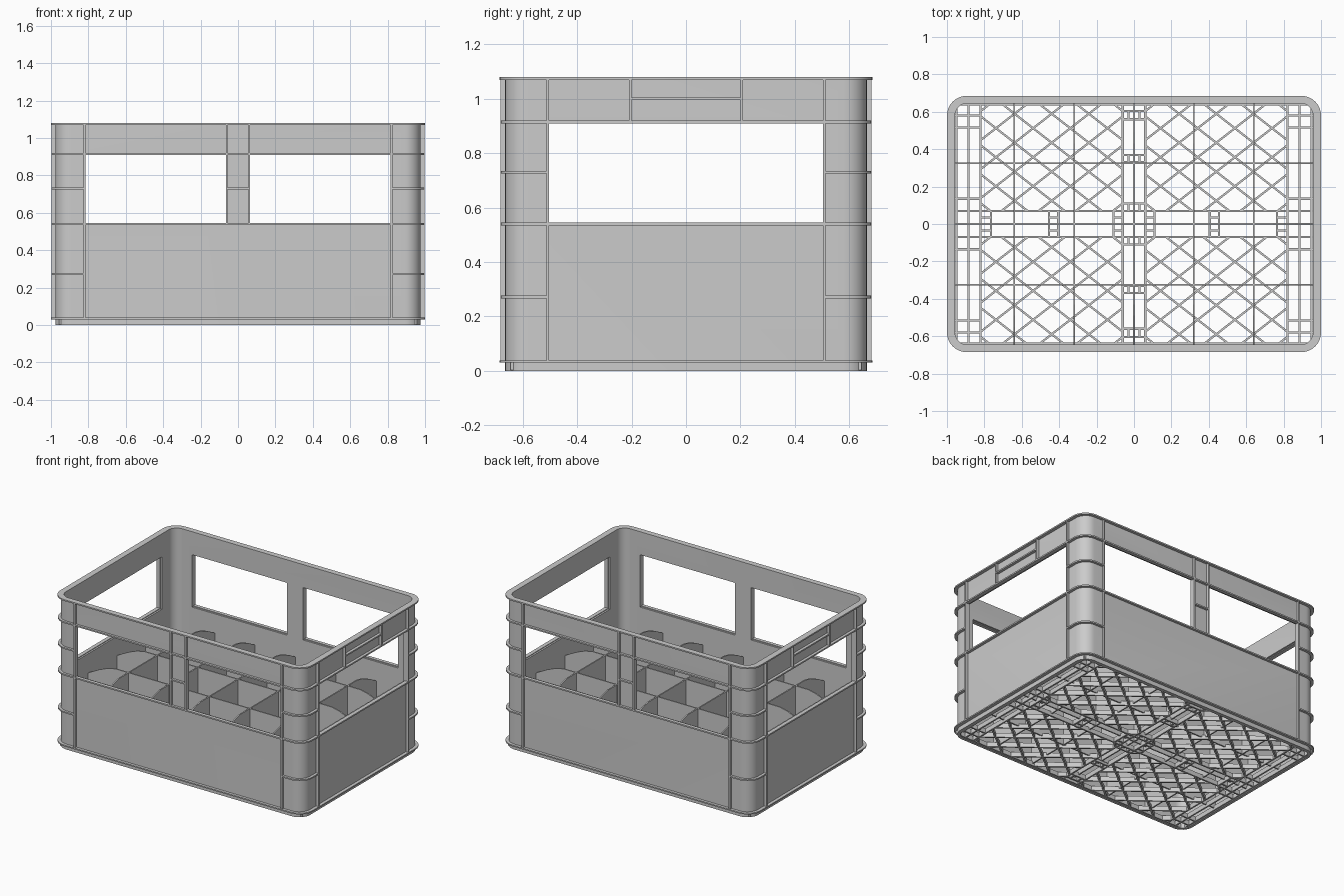
import bpy, bmesh, math
from mathutils import Vector

if "Cube" in bpy.data.objects:
    bpy.data.objects.remove(bpy.data.objects["Cube"])

WX, WY, T = 0.977, 0.665, 0.02      # outer wall half sizes, wall thickness
RX, RY = 1.0, 0.685                 # outer reach of ribs and rim
IX, IY = WX - T, WY - T             # inner wall
R = 0.085                           # outer corner radius of the wall
QUADS = [(1, 1), (-1, 1), (-1, -1), (1, -1)]


def arc(hx, hy, r, n=8):
    """Rounded corner in the +x +y quadrant."""
    return [(hx - r + r * math.cos(a), hy - r + r * math.sin(a))
            for a in (math.pi / 2 * i / n for i in range(n + 1))]


def rounded(hx, hy, r):
    pts = []
    for sx, sy in QUADS:
        c = [(x * sx, y * sy) for x, y in arc(hx, hy, r)]
        pts += c if sx * sy > 0 else c[::-1]
    return pts


def prism(bm, pts, d):
    """Extrude a 3D polygon along vector d."""
    a = [bm.verts.new(p) for p in pts]
    b = [bm.verts.new(Vector(p) + Vector(d)) for p in pts]
    bm.faces.new(a)
    bm.faces.new(b[::-1])
    for i in range(len(a)):
        j = (i + 1) % len(a)
        bm.faces.new((a[i], a[j], b[j], b[i]))


def box(bm, x0, x1, y0, y1, z0, z1):
    prism(bm, [(x0, y0, z0), (x1, y0, z0), (x1, y1, z0), (x0, y1, z0)], (0, 0, z1 - z0))


def ring(bm, outer, inner, z0, z1):
    loops = [[bm.verts.new((x, y, z)) for x, y in p]
             for p, z in ((outer, z0), (outer, z1), (inner, z1), (inner, z0))]
    n = len(outer)
    for k in range(4):
        a, b = loops[k], loops[(k + 1) % 4]
        for i in range(n):
            j = (i + 1) % n
            bm.faces.new((a[i], a[j], b[j], b[i]))


def bar(bm, p, q, w, z0, z1):
    """Straight floor rib between two xy points."""
    p, q = Vector(p), Vector(q)
    d = (q - p).normalized()
    n = Vector((-d.y, d.x)) * w / 2
    prism(bm, [(v.x, v.y, z0) for v in (p + n, q + n, q - n, p - n)], (0, 0, z1 - z0))


def finish(name, bm):
    bmesh.ops.recalc_face_normals(bm, faces=bm.faces)
    me = bpy.data.meshes.new(name)
    bm.to_mesh(me)
    bm.free()
    ob = bpy.data.objects.new(name, me)
    bpy.context.collection.objects.link(ob)
    bpy.ops.object.select_all(action='DESELECT')
    ob.select_set(True)
    bpy.context.view_layer.objects.active = ob
    return ob


def smooth():
    bpy.ops.object.shade_smooth_by_angle(angle=math.radians(30))


inner = rounded(IX, IY, R - T)

# window cutters
cutters = []
for args in ((-0.815, -0.065, -1, 1), (0.065, 0.815, -1, 1), (-1.2, 1.2, -0.505, 0.505)):
    bm = bmesh.new()
    box(bm, *args, 0.54, 0.915)
    cutters.append(finish("window_cutter", bm))
    cutters[-1].hide_render = True

# walls with window openings
bm = bmesh.new()
ring(bm, rounded(WX, WY, R), inner, 0.0, 1.075)
walls = finish("walls", bm)
for c in cutters:
    m = walls.modifiers.new("window", 'BOOLEAN')
    m.operation, m.solver, m.object = 'DIFFERENCE', 'EXACT', c
    bpy.ops.object.modifier_apply(modifier=m.name)
for c in cutters:
    bpy.data.objects.remove(c)
smooth()

# top rim and bottom flange
for name, z0, z1, inn in (("top_rim", 1.07, 1.08, inner),
                          ("bottom_flange", 0.03, 0.039, rounded(WX - 0.01, WY - 0.01, R - 0.01))):
    bm = bmesh.new()
    ring(bm, rounded(RX, RY, R + 0.02), inn, z0, z1)
    finish(name, bm)
    smooth()

# horizontal ribs: above and below the windows all around
H = 0.005
def belt(bm, sx, sy, z, x_end, y_end):
    out = [(RX - 0.003, y_end)] + arc(RX - 0.003, RY - 0.003, R + 0.017) + [(x_end, RY - 0.003)]
    inn = [(WX - 0.008, y_end)] + arc(WX - 0.008, WY - 0.008, R - 0.008) + [(x_end, WY - 0.008)]
    prism(bm, [(x * sx, y * sy, z - H) for x, y in out + inn[::-1]], (0, 0, 2 * H))

bm = bmesh.new()
for s in QUADS:
    for z in (0.54, 0.915):
        belt(bm, *s, z, 0, 0)
finish("window_belts", bm)
smooth()

# short ribs around the corner posts
bm = bmesh.new()
for s in QUADS:
    for z in (0.272, 0.73):
        belt(bm, *s, z, 0.815, 0.505)
finish("corner_ribs", bm)
smooth()

# vertical ribs, centre post ribs and handle frames
bm = bmesh.new()
for s in (1, -1):
    ya, yb = sorted((s * (WY - 0.008), s * (RY - 0.003)))
    xa, xb = sorted((s * (WX - 0.008), s * (RX - 0.003)))
    for x, z0 in ((-0.82, 0.035), (0.82, 0.035), (-0.06, 0.54), (0.06, 0.54)):
        box(bm, x - H, x + H, ya, yb, z0, 1.073)
    box(bm, -0.06, 0.06, ya, yb, 0.73 - H, 0.73 + H)
    for y, z0 in ((-0.508, 0.035), (0.508, 0.035), (-0.205, 0.915), (0.205, 0.915)):
        box(bm, xa, xb, y - H, y + H, z0, 1.073)
    box(bm, xa, xb, -0.205, 0.205, 1.0 - H, 1.0 + H)
finish("vertical_ribs", bm)

# bottle dividers: 6 x 4 cells, tops curving down at the walls
def divider_profile(half):
    drop = [(0, 0.40), (0.05, 0.428), (0.1, 0.453), (0.16, 0.477), (0.22, 0.49)]
    right = [(half - d, z) for d, z in drop]
    return [(half, 0.02)] + right + [(-u, z) for u, z in right[::-1]] + [(-half, 0.02)]

bm = bmesh.new()
W = 0.009
for k in range(-2, 3):
    prism(bm, [(k * 0.32 - W / 2, u, z) for u, z in divider_profile(IY + 0.005)], (W, 0, 0))
for k in range(-1, 2):
    prism(bm, [(u, k * 0.325 - W / 2, z) for u, z in divider_profile(IX + 0.005)], (0, W, 0))
finish("bottle_dividers", bm)

# floor frame: long bars, end strips and ladder rungs
Z0, Z1, B = 0.004, 0.036, 0.011
bm = bmesh.new()
for s in (1, -1):
    for x in (0.06, 0.82, 0.885):
        bar(bm, (s * x, -IY), (s * x, IY), B, Z0, Z1)
    for t in (1, -1):
        bar(bm, (s * 0.06, t * 0.07), (s * 0.82, t * 0.07), B, Z0, Z1)
        for y in (0.07, 0.135, 0.515, 0.58):
            bar(bm, (s * 0.82, t * y), (s * (IX + 0.005), t * y), B, Z0, Z1)
        for a, b in ((0.06, 0.11), (0.405, 0.455), (0.765, 0.82)):
            bar(bm, (s * a, t * 0.035), (s * b, t * 0.035), B, Z0, Z1)
        for a, b in ((0.07, 0.11), (0.33, 0.37), (0.56, 0.605)):
            bar(bm, (s * 0.03, t * a), (s * 0.03, t * b), B, Z0, Z1)
    for x in (0.11, 0.405, 0.455, 0.765):
        bar(bm, (s * x, -0.07), (s * x, 0.07), B, Z0, Z1)
    for y in (0.07, 0.11, 0.33, 0.37, 0.56, 0.605):
        bar(bm, (-0.06, s * y), (0.06, s * y), B, Z0, Z1)
    for x in (0.95,):
        bar(bm, (s * x, -IY), (s * x, IY), B, Z0, Z1)
    bar(bm, (-IX, s * 0.64), (IX, s * 0.64), B, Z0, Z1)
finish("floor_frame", bm)

# diagonal floor lattice in four mirrored quarters
def clip(c, m, x0, x1, y0, y1):
    """Part of the line y = c + m x inside the rectangle."""
    lo, hi = sorted(((y0 - c) / m, (y1 - c) / m))
    a, b = max(x0, lo), min(x1, hi)
    return ((a, c + m * a), (b, c + m * b)) if b - a > 0.03 else None

bm = bmesh.new()
for sx, sy in QUADS:
    for m, step in ((0.78, 0.155), (-0.78, 0.155)):
        for i in range(-8, 9):
            c = 0.357 - m * 0.44 + (i + 0.5) * step
            seg = clip(c, m, 0.06, 0.82, 0.07, IY)
            if seg:
                bar(bm, *[(x * sx, y * sy) for x, y in seg], B, Z0, Z1)
finish("floor_lattice", bm)
